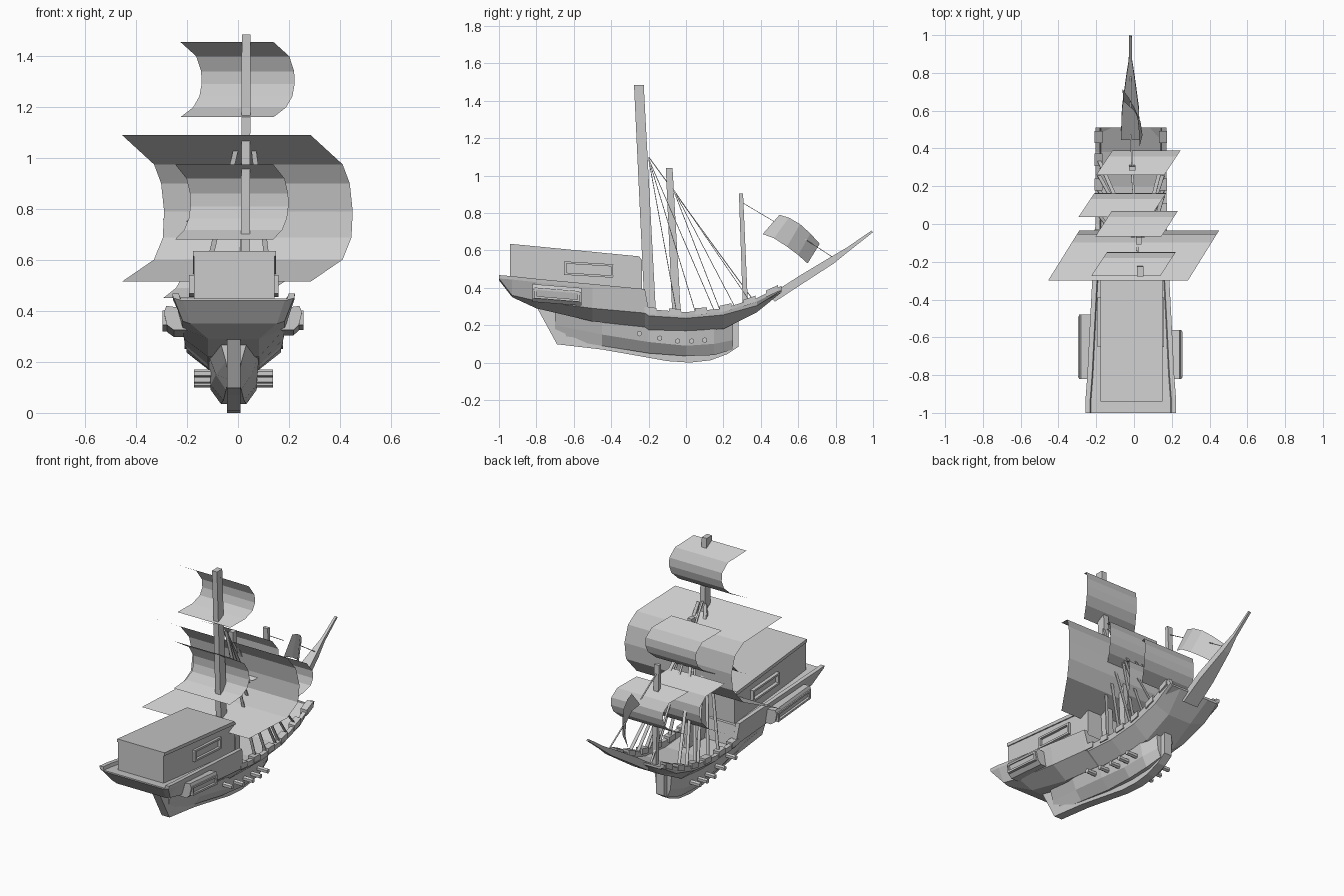
import bpy, bmesh
from mathutils import Vector as V

CX = -0.017  # ship centre line


def mesh(name, verts, faces):
    me = bpy.data.meshes.new(name)
    me.from_pydata([tuple(v) for v in verts], [], faces)
    bm = bmesh.new()
    bm.from_mesh(me)
    bmesh.ops.recalc_face_normals(bm, faces=bm.faces)
    bm.to_mesh(me)
    bm.free()
    ob = bpy.data.objects.new(name, me)
    bpy.context.collection.objects.link(ob)
    return ob


def rings(name, rs):
    """Closed skin through a list of equal-length rings."""
    n = len(rs[0])
    faces = [(i * n + j, i * n + (j + 1) % n, (i + 1) * n + (j + 1) % n, (i + 1) * n + j)
             for i in range(len(rs) - 1) for j in range(n)]
    faces += [tuple(range(n)), tuple(range((len(rs) - 1) * n, len(rs) * n))]
    return mesh(name, [p for r in rs for p in r], faces)


def loft(name, stations):
    """Stations are (y, [(half width, z)...]) mirrored about the centre line."""
    return rings(name, [[(CX + w, y, z) for w, z in pr] + [(CX - w, y, z) for w, z in reversed(pr)]
                        for y, pr in stations])


def beam(name, p, q, a, b, a2=None, b2=None):
    """Bar from p to q, half sizes a (x) and b (y), optional end sizes."""
    a2, b2 = a2 or a, b2 or b
    sq = [(-1, -1), (1, -1), (1, 1), (-1, 1)]
    return rings(name, [[V(p) + V((i * a, j * b, 0)) for i, j in sq],
                        [V(q) + V((i * a2, j * b2, 0)) for i, j in sq]])


def slab(name, x0, x1, outline):
    """Side-view outline (y, z) with thickness in x."""
    return rings(name, [[(x, y, z) for y, z in outline] for x in (x0, x1)])


# upper hull: y, rail z, rail half width, side z, side half width, bottom z, bottom half width
UP = [(-1.0, .468, .24, .450, .235, .44, .20),
      (-.93, .462, .24, .360, .200, .35, .17),
      (-.80, .448, .23, .330, .200, .29, .10),
      (-.50, .420, .215, .290, .195, .22, .10),
      (-.22, .393, .20, .265, .190, .19, .10),
      (-.20, .285, .19, .250, .185, .175, .10),
      (0.0, .270, .188, .237, .185, .17, .10),
      (.20, .290, .188, .255, .182, .18, .09),
      (.38, .345, .188, .305, .180, .27, .08),
      (.51, .410, .188, .385, .175, .375, .10)]
loft("upper_hull", [(y, [(wt - .03, zt - (.02 if y < -.21 else .035)), (wt - .025, zt), (wt, zt),
                         (wt - .002, zt - .018), (wm, zm), (wl, zl)])
                    for y, zt, wt, zm, wm, zl, wl in UP])

# lower hull
LOW = [(-.70, .27, .05, .20, .030, .13, .020),
       (-.45, .23, .10, .15, .070, .09, .030),
       (-.20, .20, .10, .11, .090, .05, .040),
       (0.0, .19, .10, .09, .090, .035, .050),
       (.15, .20, .10, .10, .080, .04, .050),
       (.25, .23, .06, .12, .050, .07, .030)]
loft("lower_hull", [(s[0], [(s[2], s[1]), (s[4], s[3]), (s[6], s[5])]) for s in LOW])

# keel, stem and rudder in one plate
slab("keel", CX - .027, CX + .027,
     [(-.80, .30), (-.69, .098), (-.45, .07), (-.25, .035), (-.1, .008), (.02, 0), (.13, .012),
      (.22, .045), (.28, .085), (.28, .24), (.22, .24), (.2, .08), (0, .05), (-.4, .11),
      (-.64, .14), (-.70, .30)])

# stern cabin and its roof
slab("cabin", CX - .155, CX + .16,
     [(-.94, .44), (-.235, .37), (-.235, .55), (-.94, .62)])
slab("cabin_roof", CX - .16, CX + .167,
     [(-.94, .615), (-.235, .545), (-.25, .568), (-.94, .635)])


def frame(name, x, y0, y1, z0, z1, slope):
    dz = slope * (y1 - y0)
    c = [(x, y0, z0), (x, y1, z0 + dz), (x, y1, z1 + dz), (x, y0, z1)]
    for i in range(4):
        p, q = V(c[i]), V(c[(i + 1) % 4])
        d = (q - p).normalized() * .006
        n = V((0, -d.z, d.y))
        rings(f"{name}_{i}", [[e + n + V((h, 0, 0)), e - n + V((h, 0, 0)),
                               e - n - V((h, 0, 0)), e + n - V((h, 0, 0))]
                              for h in [.011] for e in (p - d, q + d)])


# cabin windows and side galleries
for side, s, y1, out in (("right", 1, -.56, .268), ("left", -1, -.48, .274)):
    frame(side + "_cabin_window", CX + s * .165, -.645, -.395, .475, .535, -.06)
    prof = [(.19, .41), (out - .01, .42), (out, .395), (out - .012, .345), (.235, .325), (.185, .325)]
    rings(side + "_gallery", [[(CX + s * w, y, z - .08 * (y + .82)) for w, z in prof]
                              for y in (-.82, y1)])
    frame(side + "_gallery_window", CX + s * (out - .006), -.805, y1 - .015, .35, .395, -.08)

    # guns
    for i, (y, z) in enumerate([(-.25, .155), (-.14, .13), (-.045, .115), (.03, .115), (.10, .12)]):
        ring = [(-.012, -.008), (0, -.015), (.012, -.008), (.012, .008), (0, .015), (-.012, .008)]
        rings(f"{side}_gun_{i}", [[(CX + s * x, y + a, z + b) for a, b in ring] for x in (.08, .155)])

    # rail blocks
    for i, (y, z, k) in enumerate([(-.19, .275, -.08), (-.06, .268, -.05), (.08, .273, .06),
                                   (.21, .29, .22), (.34, .327, .35), (.46, .38, .45)]):
        rings(f"{side}_rail_block_{i}",
              [[(CX + s * x, y + d, z + k * d + h) for x, h in
                ((.15, -.015), (.193, -.015), (.193, .02), (.15, .02))] for d in (-.032, .032)])

    # shrouds
    for i, (t, b) in enumerate([((-.20, 1.09), (-.05, .27)), ((-.20, 1.09), (.05, .27)),
                                ((-.20, 1.09), (.15, .28)), ((-.07, .93), (.18, .285)),
                                ((-.07, .93), (.26, .30)), ((-.07, .93), (.34, .33))]):
        beam(f"{side}_shroud_{i}", (.03 + s * .025 - .01 * (i > 2), *t), (CX + s * .17, *b), .01, .002)

# stays running forward from the masts
beam("main_stay", (.025, -.2, 1.1), (CX, .37, .32), .006, .003)
beam("fore_stay", (-.01, .31, .85), (CX, .47, .755), .004, .003)
beam("jib_stay", (CX, .62, .67), (CX, .79, .56), .004, .003)

# masts
beam("main_mast", (.028, -.19, .25), (.032, -.252, 1.485), .018, .03, .017, .026)
beam("middle_mast", (.02, -.05, .25), (.026, -.09, 1.04), .015, .023, .015, .018)
beam("bow_mast", (-.01, .318, .29), (-.01, .294, .905), .014, .014, .017, .011)

# bowsprit: broad at the bow, narrow at the tip
rings("bowsprit", [[(CX + a - .002, y0, z0), (CX - a - .002, y0, z0), (CX - a - .002, y1, z1), (CX + a - .002, y1, z1)]
                   for a, y0, z0, y1, z1 in ((.05, .475, .325, .445, .36), (.045, .62, .42, .60, .46),
                                             (.022, .79, .53, .775, .565), (.009, .87, .595, .86, .615),
                                             (.007, 1.0, .697, .992, .706))])

# square sails: one bulged profile swept sideways
BIG = [(0, 1), (.76, .8), (.93, .67), (1, .48), (.97, .30), (.76, .15), (0, 0)]
SMALL = [(0, 1), (.75, .81), (.98, .61), (1, .44), (.9, .28), (.6, .13), (0, 0)]


def sail(name, prof, x, width, y, dx, dy, z0, z1):
    vs = [(x + dx * d + k * width, y + dy * d, z0 + (z1 - z0) * h) for d, h in prof for k in (0, 1)]
    mesh(name, vs, [(2 * i, 2 * i + 1, 2 * i + 3, 2 * i + 2) for i in range(len(prof) - 1)])


sail("main_sail", BIG, -.455, .74, -.30, .165, .265, .515, 1.09)
sail("main_top_sail", SMALL, -.226, .365, -.275, .083, .127, 1.16, 1.455)
sail("main_aft_sail", SMALL, -.247, .385, -.28, .06, .11, .68, .975)
sail("middle_top_sail", SMALL, -.204, .35, -.065, .087, .135, .75, 1.03)
sail("middle_low_sail", SMALL, -.294, .38, .037, .085, .127, .45, .76)
sail("bow_sail", SMALL, -.20, .36, .26, .087, .13, .50, .77)

# jib: curved strip between upper and lower edge
top = [(.025, .50, .79), (.02, .55, .775), (.005, .61, .74), (-.025, .665, .69), (-.062, .715, .635)]
low = [(.03, .41, .687), (.045, .47, .665), (.035, .54, .62), (0, .60, .575), (-.055, .65, .53)]
mesh("jib_sail", top + low, [(i, i + 1, i + 6, i + 5) for i in range(4)])
